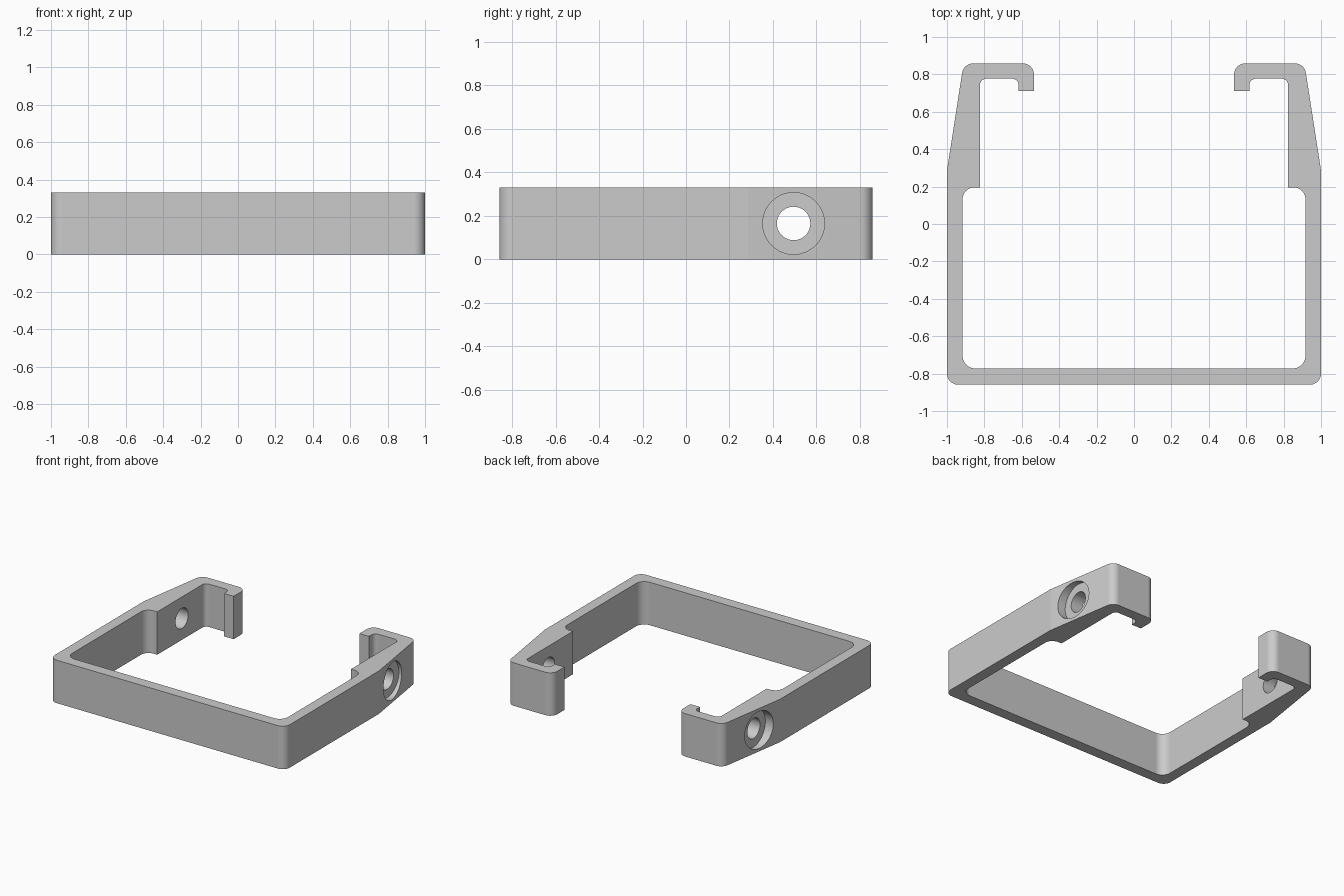
import bpy, bmesh
from math import pi, sin, tan, radians
from mathutils import Vector, Matrix

cube = bpy.data.objects.get("Cube")
if cube:
    bpy.data.objects.remove(cube, do_unlink=True)

HEIGHT = 0.33
HOLE_Y, HOLE_Z = 0.495, HEIGHT / 2

gray = bpy.data.materials.new("light gray")
gray.use_nodes = True
color = (0.6, 0.6, 0.6, 1)
gray.diffuse_color = color
gray.node_tree.nodes["Principled BSDF"].inputs["Base Color"].default_value = color


def fillet(prev, corner, nxt, radius, steps=12):
    """Replace a corner with a tangent arc."""
    a, b = (prev - corner).normalized(), (nxt - corner).normalized()
    half_angle = a.angle(b) / 2
    center = corner + (a + b).normalized() * (radius / sin(half_angle))
    reach = radius / tan(half_angle)
    start = (corner + a * reach - center).normalized()
    end = (corner + b * reach - center).normalized()
    return [center + start.slerp(end, i / steps).normalized() * radius for i in range(steps + 1)]


def make_object(name, bm):
    bmesh.ops.recalc_face_normals(bm, faces=bm.faces)
    mesh = bpy.data.meshes.new(name)
    bm.to_mesh(mesh)
    bm.free()
    mesh.materials.append(gray)
    obj = bpy.data.objects.new(name, mesh)
    bpy.context.collection.objects.link(obj)
    return obj


def cylinder_cutter(name, radius, x0, x1):
    bm = bmesh.new()
    place = Matrix.Translation(((x0 + x1) / 2, HOLE_Y, HOLE_Z)) @ Matrix.Rotation(pi / 2, 4, "Y")
    bmesh.ops.create_cone(bm, cap_ends=True, segments=64, radius1=radius, radius2=radius,
                          depth=abs(x1 - x0), matrix=place)
    cutter = make_object(name, bm)
    cutter.hide_render = True
    return cutter


# Left half of the clip outline: x, y, corner radius
half = [(1, -0.859, 0.06), (1, 0.285, 0), (0.911, 0.859, 0.06), (0.535, 0.859, 0.06),
        (0.535, 0.711, 0), (0.617, 0.711, 0), (0.617, 0.777, 0.035), (0.824, 0.777, 0.035),
        (0.824, 0.196, 0), (0.917, 0.196, 0.065), (0.917, -0.773, 0.07)]
corners = half + [(-x, y, r) for x, y, r in reversed(half)]
points = [Vector((x, y)) for x, y, r in corners]
outline = []
for i, (x, y, r) in enumerate(corners):
    if r:
        outline += fillet(points[i - 1], points[i], points[(i + 1) % len(points)], r)
    else:
        outline.append(points[i])

# Clip body: the outline extruded upward
bm = bmesh.new()
base = bm.faces.new([bm.verts.new((p.x, p.y, 0)) for p in outline])
top = bmesh.ops.extrude_face_region(bm, geom=[base], use_keep_orig=True)
bmesh.ops.translate(bm, vec=(0, 0, HEIGHT),
                    verts=[v for v in top["geom"] if isinstance(v, bmesh.types.BMVert)])
body = make_object("clip_frame", bm)

# Screw holes and flat-bottomed counterbores in both arms
bpy.context.view_layer.objects.active = body
body.select_set(True)
for side in (1, -1):
    for label, radius, inner in (("hole", 0.077, 0.7), ("counterbore", 0.142, 0.922)):
        cutter = cylinder_cutter(label + "_cutter", radius, side * inner, side * 1.1)
        cut = body.modifiers.new(label, "BOOLEAN")
        cut.operation, cut.solver, cut.object = "DIFFERENCE", "EXACT", cutter
        bpy.ops.object.modifier_apply(modifier=cut.name)
        bpy.data.objects.remove(cutter, do_unlink=True)

# Smooth fillets and bores, sharp edges elsewhere
bpy.ops.object.shade_smooth_by_angle(angle=radians(8))
flatten = body.modifiers.new("even_normals", "WEIGHTED_NORMAL")
flatten.keep_sharp = True
